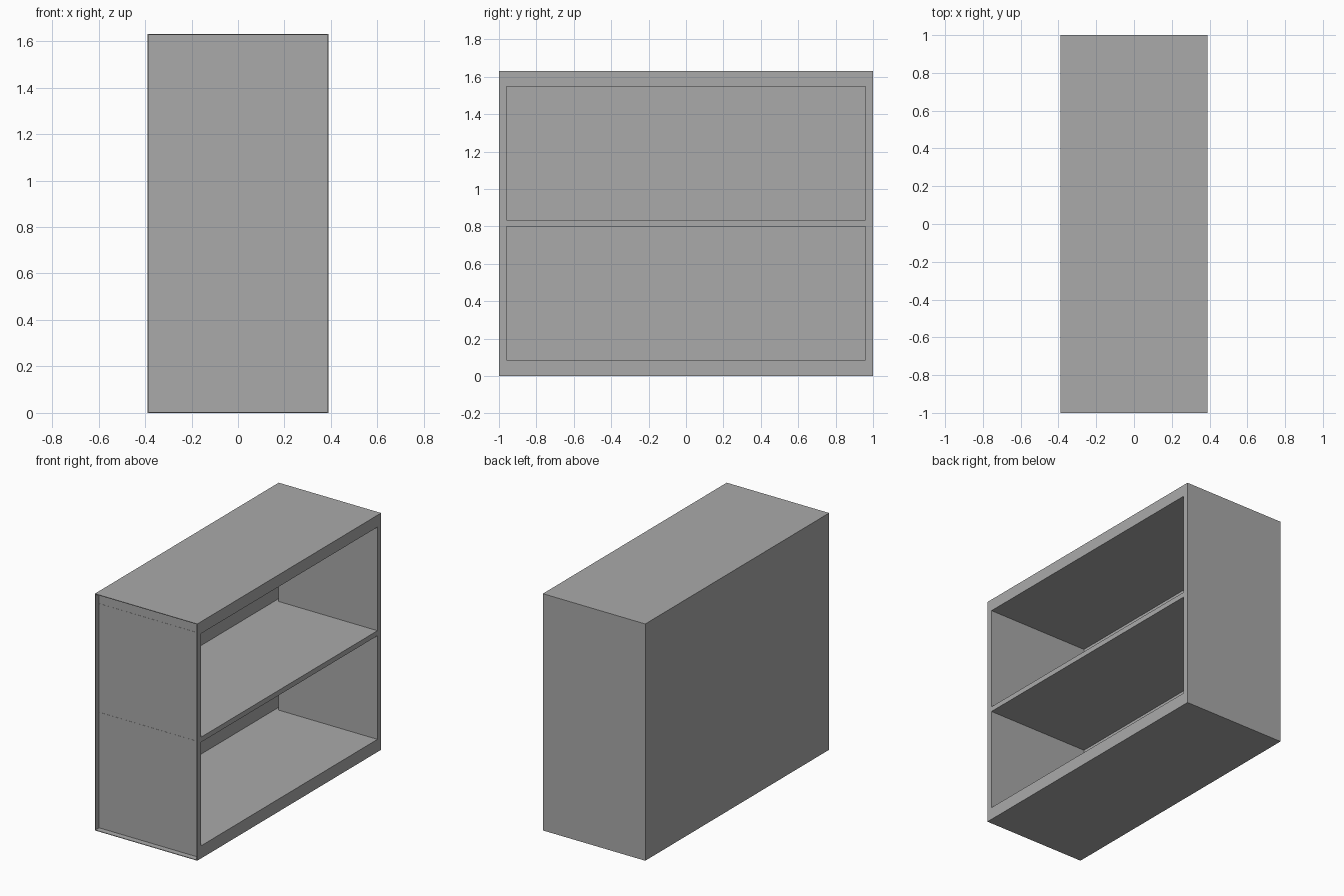
import bpy

old = bpy.data.objects.get("Cube")
if old:
    bpy.data.objects.remove(old, do_unlink=True)

GREY = (0.4, 0.4, 0.4, 1)
grey = bpy.data.materials.new("plain grey")
grey.use_nodes = True
grey.diffuse_color = GREY
grey.node_tree.nodes["Principled BSDF"].inputs["Base Color"].default_value = GREY


def box(name, x, y, z):
    """Add a box spanning the given (low, high) ranges."""
    bpy.ops.mesh.primitive_cube_add(size=1)
    obj = bpy.context.object
    obj.name = name
    spans = (x, y, z)
    for v in obj.data.vertices:
        v.co = [s[1] if c > 0 else s[0] for c, s in zip(v.co, spans)]
    obj.data.materials.append(grey)
    return obj


DEPTH, LENGTH, HEIGHT = 0.39, 1.0, 1.63
WALL, SKIN = 0.04, 0.004
inner = LENGTH - WALL
back = -DEPTH + SKIN
low, high = 0.087, 1.548          # inner floor and ceiling
shelf = (0.80, 0.835)

# Back panel, with thin top and bottom skins overhanging the recessed end
box("back_panel", (-DEPTH, back), (-LENGTH, LENGTH), (0, HEIGHT))
box("top_skin", (back, DEPTH), (-LENGTH, LENGTH), (HEIGHT - SKIN, HEIGHT))
box("bottom_skin", (back, DEPTH), (-LENGTH, LENGTH), (0, SKIN))

# Horizontal boards
end = LENGTH - SKIN
box("base_board", (back, DEPTH), (-inner, end), (SKIN, low))
box("middle_shelf", (back, DEPTH), (-inner, end), shelf)
box("top_board", (back, DEPTH), (-inner, end), (high, HEIGHT - SKIN))

# Recessed end: thin inner wall per bay and a narrow edge strip
for name, z in (("lower", (low, shelf[0])), ("upper", (shelf[1], high))):
    box(name + "_recessed_end", (back, DEPTH), (-inner - SKIN / 4, -inner), z)
    # Far lining stops short of the back panel
    box(name + "_end_lining", (-DEPTH + 0.028, DEPTH), (inner, end), z)
box("edge_strip", (DEPTH - SKIN, DEPTH), (-LENGTH, -inner), (SKIN, HEIGHT - SKIN))

# Far end panel
box("end_panel", (back, DEPTH), (end, LENGTH), (SKIN, HEIGHT - SKIN))
